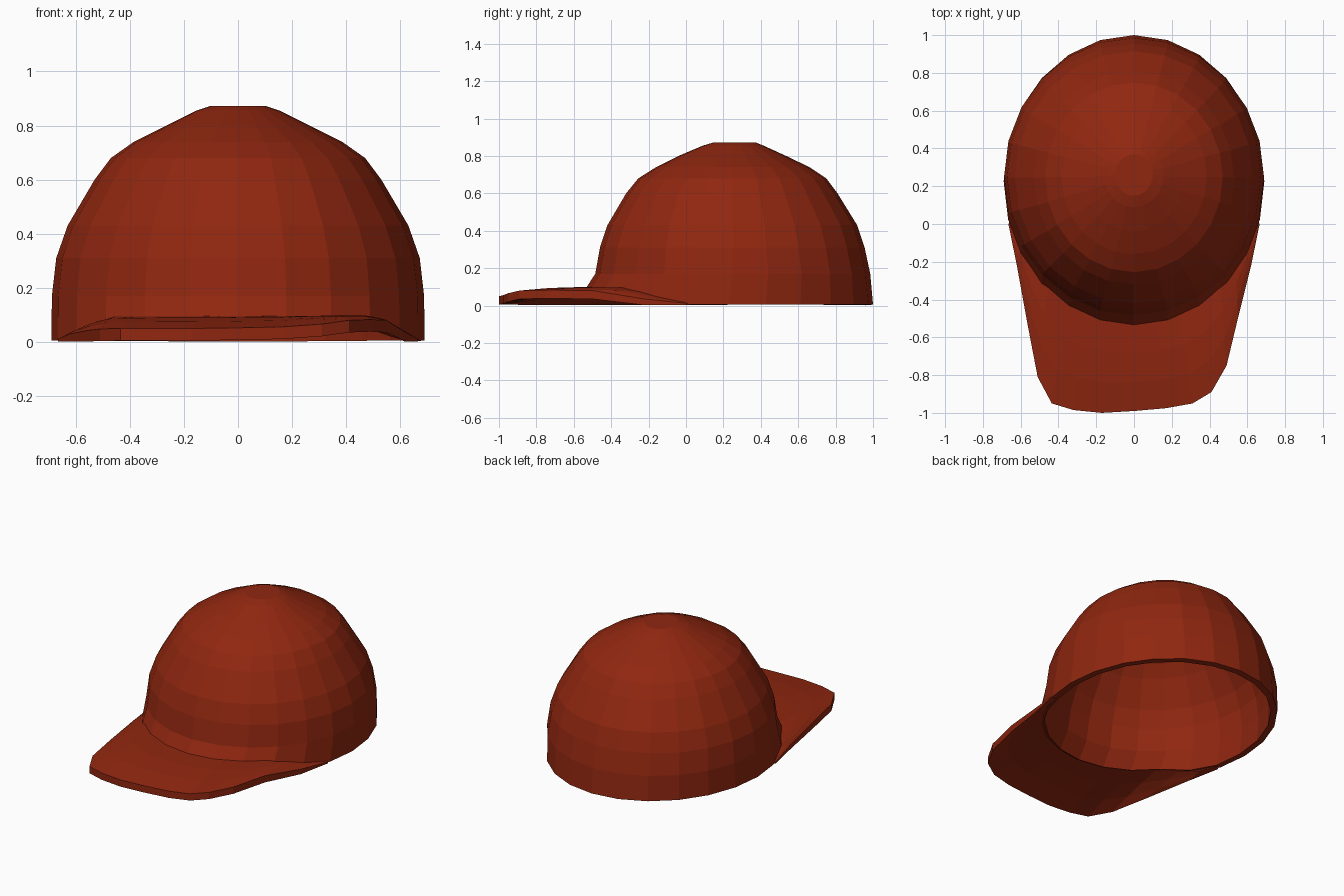
import bpy, bmesh
from math import sin, cos, radians, pi

if "Cube" in bpy.data.objects:
    bpy.data.objects.remove(bpy.data.objects["Cube"])

red = bpy.data.materials.new("brick red")
red.diffuse_color = (0.28, 0.02, 0.005, 1)
red.use_nodes = True
red.node_tree.nodes["Principled BSDF"].inputs["Base Color"].default_value = red.diffuse_color


def make_object(name, bm):
    bmesh.ops.recalc_face_normals(bm, faces=bm.faces)
    mesh = bpy.data.meshes.new(name)
    bm.to_mesh(mesh)
    bm.free()
    mesh.materials.append(red)
    obj = bpy.data.objects.new(name, mesh)
    bpy.context.collection.objects.link(obj)
    return obj


def front_lift(angle):
    """Height of the brim seam, by angle in degrees away from the front."""
    a = abs(angle)
    if a <= 45:
        return 0.095
    return 0.01 + 0.085 * max(0, 1 - (a - 45) / 30)


# Crown: lofted rings (z, half width, back y, front y), closed by a small cap
SEG = 24
rings = [(0.005, 0.69, 1.0, -0.55), (0.17, 0.688, 0.985, -0.485),
         (0.31, 0.672, 0.955, -0.46), (0.43, 0.63, 0.915, -0.42),
         (0.60, 0.53, 0.81, -0.32), (0.68, 0.47, 0.75, -0.255),
         (0.74, 0.385, 0.66, -0.16), (0.80, 0.265, 0.535, -0.04),
         (0.855, 0.155, 0.415, 0.09), (0.873, 0.10, 0.37, 0.15)]
bm = bmesh.new()
loops = []
for i, (z, w, back, front) in enumerate(rings):
    mid, depth = (back + front) / 2, (back - front) / 2
    loop = []
    for s in range(SEG):
        deg = s * 360 / SEG
        if deg > 180:
            deg -= 360
        a = radians(deg)
        h = z if i else max(z, front_lift(deg) - 0.025)
        loop.append(bm.verts.new((w * sin(a), mid - depth * cos(a), h)))
    loops.append(loop)
for lo, hi in zip(loops, loops[1:]):
    for s in range(SEG):
        t = (s + 1) % SEG
        bm.faces.new((lo[s], lo[t], hi[t], hi[s]))
bm.faces.new(loops[-1])
crown = make_object("crown", bm)
shell = crown.modifiers.new("thickness", 'SOLIDIFY')
shell.thickness = 0.04
shell.offset = -1

# Brim: slab between the crown seam and an outer edge (x, y, top z)
outer = [(-0.665, 0.0, 0.012), (-0.62, -0.22, 0.03), (-0.56, -0.55, 0.042),
         (-0.51, -0.81, 0.048), (-0.435, -0.95, 0.05), (-0.32, -0.985, 0.05),
         (-0.17, -1.0, 0.05), (0, -0.99, 0.052), (0.17, -0.975, 0.056),
         (0.31, -0.95, 0.066), (0.41, -0.89, 0.08), (0.49, -0.75, 0.083),
         (0.55, -0.5, 0.08), (0.62, -0.22, 0.035), (0.665, 0.0, 0.012)]
N = len(outer)
ROWS = 4
bm = bmesh.new()
top, bottom = [], []
for i, (ox, oy, oz) in enumerate(outer):
    deg = -75 + 150 * i / (N - 1)
    a = radians(deg)
    ix, iy, iz = 0.668 * sin(a), 0.225 - 0.752 * cos(a), front_lift(deg)
    t_col, b_col = [], []
    for r in range(ROWS):
        v = r / (ROWS - 1)
        x, y = ix + (ox - ix) * v, iy + (oy - iy) * v
        z = iz + (oz - iz) * v + 0.012 * sin(pi * v) * cos(a)
        thick = 0.03 + 0.015 * v
        t_col.append(bm.verts.new((x, y, z)))
        b_col.append(bm.verts.new((x, y, max(0.002, z - thick))))
    top.append(t_col)
    bottom.append(b_col)
for i in range(N - 1):
    for r in range(ROWS - 1):
        for g in (top, bottom):
            bm.faces.new((g[i][r], g[i + 1][r], g[i + 1][r + 1], g[i][r + 1]))
    for r in (0, ROWS - 1):
        bm.faces.new((top[i][r], top[i + 1][r], bottom[i + 1][r], bottom[i][r]))
for i in (0, N - 1):
    for r in range(ROWS - 1):
        bm.faces.new((top[i][r], top[i][r + 1], bottom[i][r + 1], bottom[i][r]))
make_object("brim", bm)
